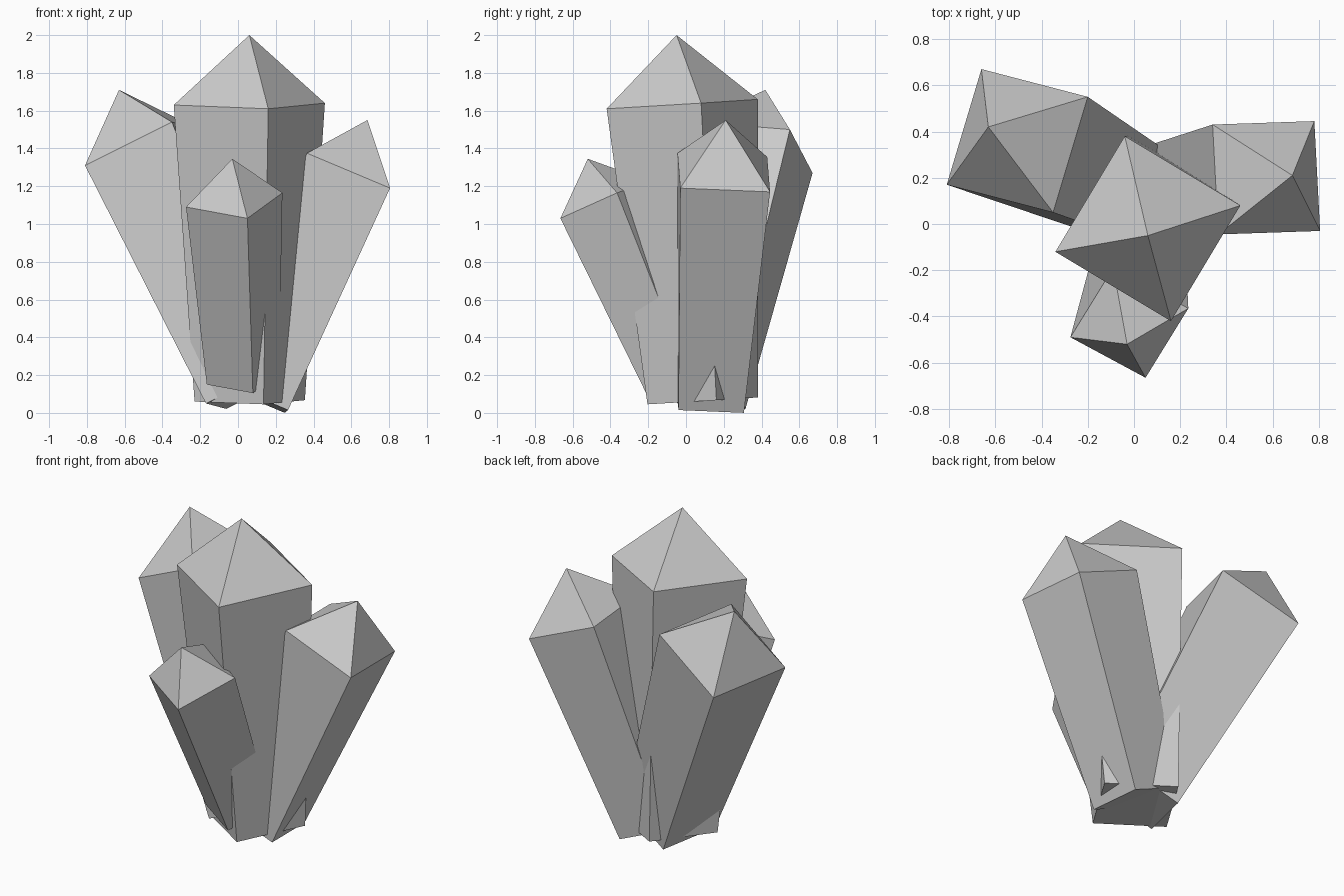
import bpy
import bmesh
from mathutils import Vector

if "Cube" in bpy.data.objects:
    bpy.data.objects.remove(bpy.data.objects["Cube"])


def crystal(name, apex, ring, foot, taper):
    """Four-sided tapered shaft with a pointed tip.
    ring: three neighbouring shoulder corners; the fourth closes the parallelogram.
    foot: base corner under the first shoulder corner; taper: base size / shoulder size."""
    a, b, c = (Vector(p) for p in ring)
    top = [a, b, c, a + c - b]
    base = [Vector(foot) + (p - a) * taper for p in top]

    bm = bmesh.new()
    lower = [bm.verts.new(p) for p in base]
    upper = [bm.verts.new(p) for p in top]
    tip = bm.verts.new(apex)
    bm.faces.new(lower)
    for i in range(4):
        j = (i + 1) % 4
        bm.faces.new((lower[i], lower[j], upper[j], upper[i]))
        bm.faces.new((upper[i], upper[j], tip))
    bmesh.ops.recalc_face_normals(bm, faces=bm.faces)

    mesh = bpy.data.meshes.new(name)
    bm.to_mesh(mesh)
    bm.free()
    obj = bpy.data.objects.new(name, mesh)
    bpy.context.collection.objects.link(obj)
    return obj


# Tall central crystal
crystal("center_crystal", (0.06, -0.05, 2.0),
        [(-0.34, -0.12, 1.63), (0.16, -0.42, 1.61), (0.46, 0.08, 1.64)],
        (-0.23, 0.015, 0.06), 0.73)

# Crystal leaning left and back
crystal("left_crystal", (-0.63, 0.42, 1.71),
        [(-0.81, 0.17, 1.31), (-0.66, 0.67, 1.27), (-0.20, 0.55, 1.50)],
        (-0.17, -0.045, 0.05), 0.72)

# Crystal leaning right
crystal("right_crystal", (0.685, 0.21, 1.55),
        [(0.805, -0.03, 1.19), (0.78, 0.445, 1.17), (0.34, 0.43, 1.355)],
        (0.265, -0.04, 0.015), 0.73)

# Short crystal leaning forward
crystal("front_crystal", (-0.03, -0.52, 1.345),
        [(-0.275, -0.49, 1.09), (0.05, -0.665, 1.03), (0.235, -0.365, 1.165)],
        (-0.165, -0.08, 0.15), 0.75)
